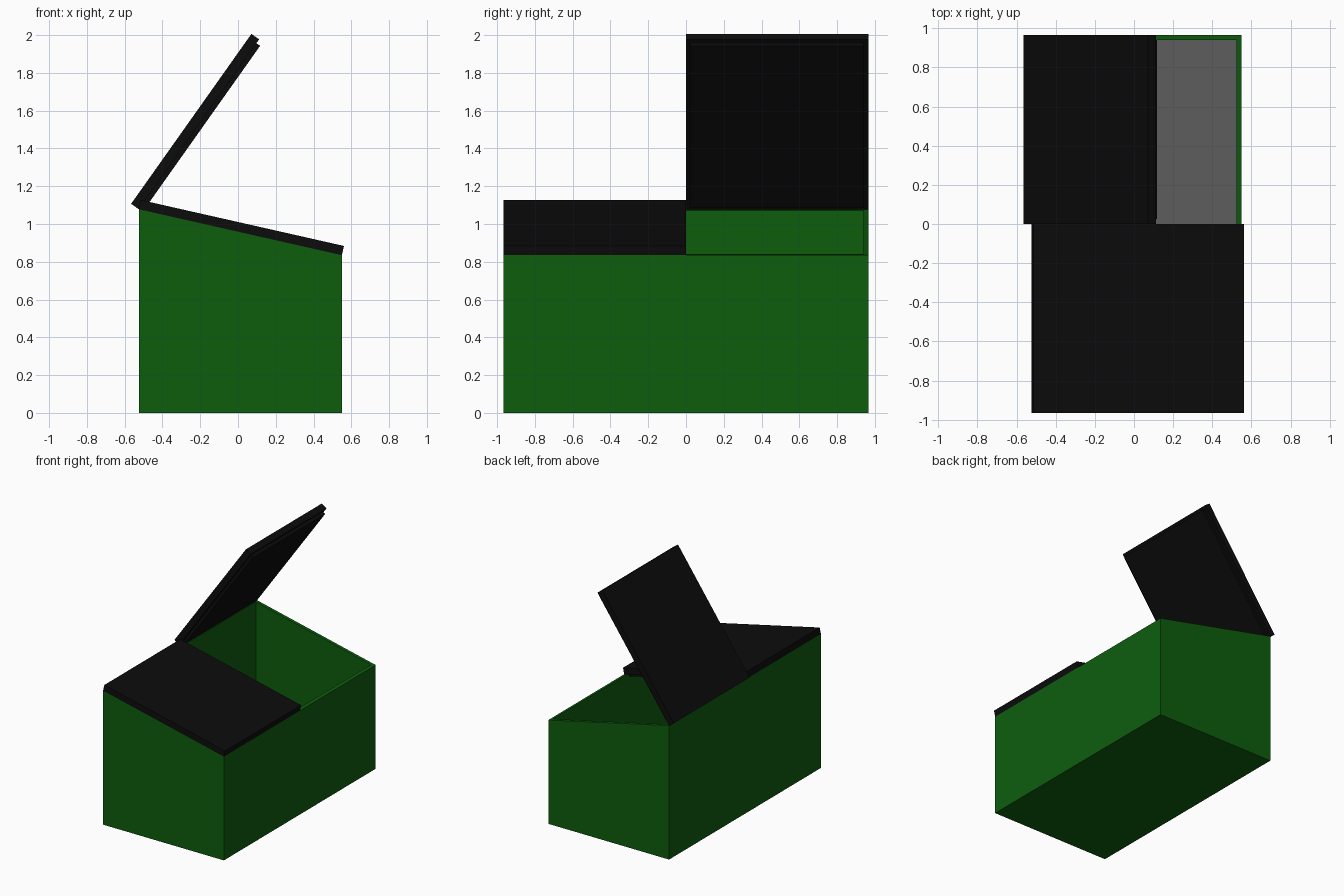
import bpy, bmesh, math
from mathutils import Matrix, Vector

if "Cube" in bpy.data.objects:
    bpy.data.objects.remove(bpy.data.objects["Cube"])

X0, X1, Y = -0.525, 0.55, 0.965      # body extents
Z0, Z1 = 1.078, 0.835                # rim height at hinge side and low side
WALL = 0.025


def material(name, col):
    m = bpy.data.materials.new(name)
    m.diffuse_color = (*col, 1)
    m.use_nodes = True
    m.node_tree.nodes["Principled BSDF"].inputs["Base Color"].default_value = m.diffuse_color
    return m


green = material("green_paint", (0.004, 0.11, 0.004))
black = material("black_plastic", (0.0037, 0.0037, 0.0037))
grey = material("grey_floor", (0.11, 0.11, 0.11))


def finish(name, bm, mats):
    bmesh.ops.recalc_face_normals(bm, faces=bm.faces)
    me = bpy.data.meshes.new(name)
    bm.to_mesh(me)
    bm.free()
    for m in mats:
        me.materials.append(m)
    ob = bpy.data.objects.new(name, me)
    bpy.context.collection.objects.link(ob)
    return ob


def rim_z(x):
    return Z0 + (Z1 - Z0) * (x - X0) / (X1 - X0)


# Open bin: outer and inner shells joined by a sloping rim
bm = bmesh.new()


def ring(inset, z=None):
    pts = [(X0 + inset, -Y + inset), (X1 - inset, -Y + inset),
           (X1 - inset, Y - inset), (X0 + inset, Y - inset)]
    return [bm.verts.new((x, y, rim_z(x) if z is None else z)) for x, y in pts]


rings = [ring(0, 0), ring(0), ring(WALL), ring(WALL, WALL)]
for a, b in zip(rings, rings[1:]):
    for i in range(4):
        j = (i + 1) % 4
        bm.faces.new((a[i], a[j], b[j], b[i]))
bm.faces.new(rings[0])
inner_floor = bm.faces.new(rings[-1])
inner_floor.material_index = 1
finish("bin_body", bm, [green, grey])


# Lids: slab with an inset plug underneath, turned about the hinge edge
def lid(name, y0, y1, angle):
    bm = bmesh.new()
    length = math.hypot(X1 - X0, Z1 - Z0)

    def box(a0, a1, b0, b1, c0, c1):
        size = Vector((a1 - a0, b1 - b0, c1 - c0))
        mid = Vector((a0 + a1, b0 + b1, c0 + c1)) / 2
        bmesh.ops.create_cube(bm, size=1, matrix=Matrix.Translation(mid) @ Matrix.Diagonal((*size, 1)))

    box(0, length, y0, y1, 0, 0.05)
    box(WALL, length - WALL, y0 + WALL, y1 - WALL, -0.024, 0)
    ob = finish(name, bm, [black])
    ob.location = (X0, 0, Z0)
    ob.rotation_euler = (0, -angle, 0)


lid("closed_lid", -Y, 0, math.atan2(Z1 - Z0, X1 - X0))
lid("open_lid", 0, Y, math.radians(54.7))
